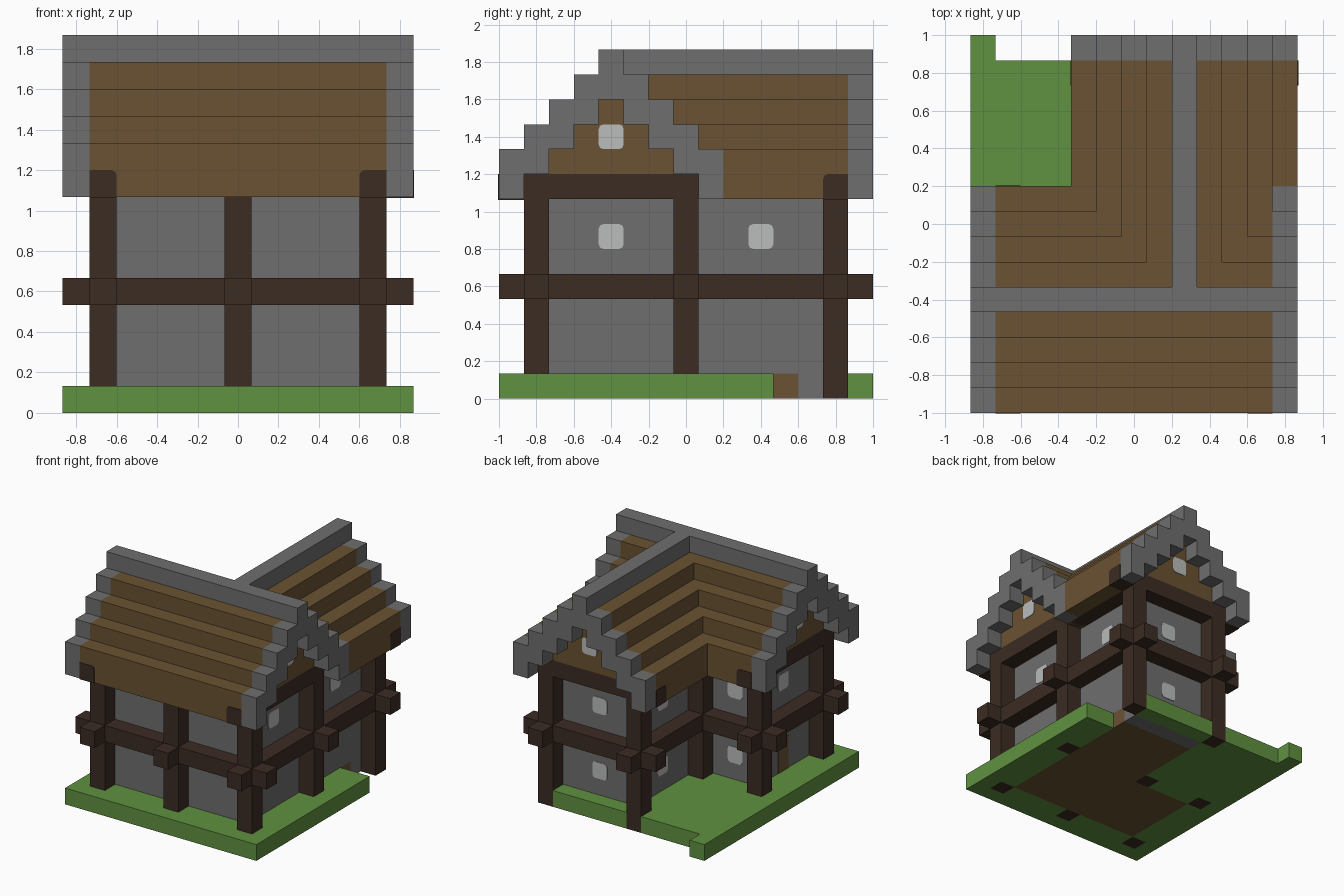
import bpy, bmesh
from mathutils import Vector

if "Cube" in bpy.data.objects:
    bpy.data.objects.remove(bpy.data.objects["Cube"], do_unlink=True)

U = 2 / 15                                  # edge of one building block
ORIGIN = Vector((-6.5 * U, -1, 0))
THIN = 0.004


def material(name, rgb):
    m = bpy.data.materials.new(name)
    m.use_nodes = True
    m.diffuse_color = (*rgb, 1)
    m.node_tree.nodes["Principled BSDF"].inputs["Base Color"].default_value = (*rgb, 1)
    return m


STONE = material("grey stone", (0.156, 0.156, 0.156))
WOOD = material("brown wood", (0.144, 0.084, 0.032))
TIMBER = material("dark timber", (0.045, 0.025, 0.017))
GRASS = material("grass green", (0.117, 0.283, 0.051))
GLASS = material("pale glass", (0.49, 0.51, 0.50))


def add_box(bm, lo, hi):
    """Box between two points, returns its edges."""
    lo, hi = Vector(lo), Vector(hi)
    verts = bmesh.ops.create_cube(bm, size=1)["verts"]
    for v in verts:
        v.co = Vector([lo[a] if v.co[a] < 0 else hi[a] for a in range(3)])
    return list({e for v in verts for e in v.link_edges})


def finish(name, bm, mat):
    mesh = bpy.data.meshes.new(name)
    bm.to_mesh(mesh)
    bm.free()
    mesh.materials.append(mat)
    ob = bpy.data.objects.new(name, mesh)
    bpy.context.collection.objects.link(ob)


def blocks(name, mat, ranges):
    """Boxes given as block ranges (x0, x1, y0, y1, z0, z1), ends included."""
    bm = bmesh.new()
    for x0, x1, y0, y1, z0, z1 in ranges:
        add_box(bm, ORIGIN + U * Vector((x0, y0, z0)),
                ORIGIN + U * Vector((x1 + 1, y1 + 1, z1 + 1)))
    finish(name, bm, mat)


def plate(bm, cell, axis, sign, height=1, round_corners=True):
    """Thin panel on the outer face of a block."""
    lo = ORIGIN + U * Vector(cell)
    hi = lo + U * Vector((1, 1, height))
    face = hi[axis] if sign > 0 else lo[axis]
    lo[axis], hi[axis] = face - THIN, face + THIN
    edges = add_box(bm, lo, hi)
    if round_corners:
        corners = [e for e in edges if abs((e.verts[0].co - e.verts[1].co)[axis]) > THIN]
        bmesh.ops.bevel(bm, geom=corners, offset=0.025, segments=2, profile=0.5, affect="EDGES")


# Posts standing on the ground
posts = [(1, 1), (6, 1), (11, 1), (1, 7), (5, 7), (11, 7), (5, 13), (11, 13)]
blocks("posts", TIMBER, [(x, x, y, y, 0, 7) for x, y in posts])

# Floor beams with projecting ends
blocks("floor_beams", TIMBER, [
    (0, 12, 1, 1, 4, 4), (0, 12, 7, 7, 4, 4), (4, 12, 13, 13, 4, 4),
    (1, 1, 0, 8, 4, 4), (11, 11, 0, 14, 4, 4), (5, 5, 7, 14, 4, 4), (6, 6, 0, 1, 4, 4)])

# Beams under the roof
blocks("eave_beams", TIMBER, [
    (1, 11, 1, 1, 8, 8), (1, 5, 7, 7, 8, 8), (5, 11, 13, 13, 8, 8),
    (1, 1, 1, 7, 8, 8), (11, 11, 1, 13, 8, 8), (5, 5, 7, 13, 8, 8)])

# Beam tips showing in the eaves, with one clipped upper corner
bm = bmesh.new()
tips = [(1, 0, 1, -1, 1), (11, 0, 1, -1, -1), (1, 8, 1, 1, 1),
        (12, 13, 0, 1, -1), (4, 13, 0, -1, -1)]
for x, y, axis, sign, inner in tips:
    lo = ORIGIN + U * Vector((x, y, 8))
    hi = lo + U * Vector((1, 1, 1))
    lo.z -= THIN
    if sign > 0:
        hi[axis] += THIN
    else:
        lo[axis] -= THIN
    side = hi[1 - axis] if inner > 0 else lo[1 - axis]
    edges = add_box(bm, lo, hi)
    top = [e for e in edges if all(abs(v.co.z - hi.z) < 1e-5
                                   and abs(v.co[1 - axis] - side) < 1e-5 for v in e.verts)]
    bmesh.ops.bevel(bm, geom=top, offset=0.025, segments=2, profile=0.5, affect="EDGES")
finish("beam_tips", bm, TIMBER)

# Stone walls, set one block behind the posts
blocks("walls", STONE, [
    (2, 10, 2, 2, 1, 7), (10, 10, 3, 11, 1, 7), (6, 10, 12, 12, 0, 7),
    (6, 6, 7, 11, 1, 7), (2, 6, 6, 6, 1, 7), (2, 2, 3, 5, 1, 7)])

# Ground: wooden floor inside, grass around it
blocks("floor", WOOD, [(2, 10, 2, 6, 0, 0), (6, 10, 7, 11, 0, 0)])
blocks("grass", GRASS, [
    (0, 12, 0, 0, 0, 0), (0, 0, 1, 14, 0, 0), (12, 12, 1, 10, 0, 0),
    (2, 5, 1, 1, 0, 0), (7, 10, 1, 1, 0, 0), (1, 1, 2, 6, 0, 0), (11, 11, 2, 6, 0, 0),
    (2, 4, 7, 7, 0, 0), (1, 5, 8, 12, 0, 0), (1, 4, 13, 13, 0, 0),
    (11, 11, 8, 10, 0, 0), (6, 10, 13, 13, 0, 0)])

# Stepped roofs: main ridge runs across, wing ridge runs to the back
boards, trim, gables = [], [], []
for d in range(5):
    low, high = 12 - d, 13 - d
    board_top = high if d else low
    for s in ((-1, 1) if d else (1,)):
        y, x = 4 + s * d, 8 + s * d
        boards += [(1, 11, y, y, low, board_top), (x, x, 5 + d, 13, low, board_top)]
        trim += [(0, 0, y, y, low, high), (12, 12, y, y, low, high), (x, x, 14, 14, low, high)]
        if d < 3:
            gables += [(1, 1, y, y, 9, 11 - d), (11, 11, y, y, 9, 11 - d),
                       (x, x, 13, 13, 9, 11 - d)]
blocks("roof_boards", WOOD, boards)
blocks("gable_trim", STONE, trim)
blocks("ridge_caps", STONE, [(1, 11, 4, 4, 13, 13), (8, 8, 5, 13, 13, 13)])
blocks("gable_walls", WOOD, gables)

# Windows: block, facing axis and direction
bm = bmesh.new()
for cell, axis, sign in [
        ((10, 4, 6), 0, 1), ((10, 10, 6), 0, 1), ((11, 4, 10), 0, 1),
        ((2, 4, 6), 0, -1), ((1, 4, 10), 0, -1),
        ((6, 10, 2), 0, -1), ((6, 10, 6), 0, -1),
        ((3, 6, 2), 1, 1), ((3, 6, 6), 1, 1),
        ((8, 12, 2), 1, 1), ((8, 12, 6), 1, 1), ((8, 13, 10), 1, 1)]:
    plate(bm, cell, axis, sign)
finish("windows", bm, GLASS)

# Door
bm = bmesh.new()
plate(bm, (2, 4, 1), 0, -1, height=2, round_corners=False)
finish("door", bm, WOOD)
